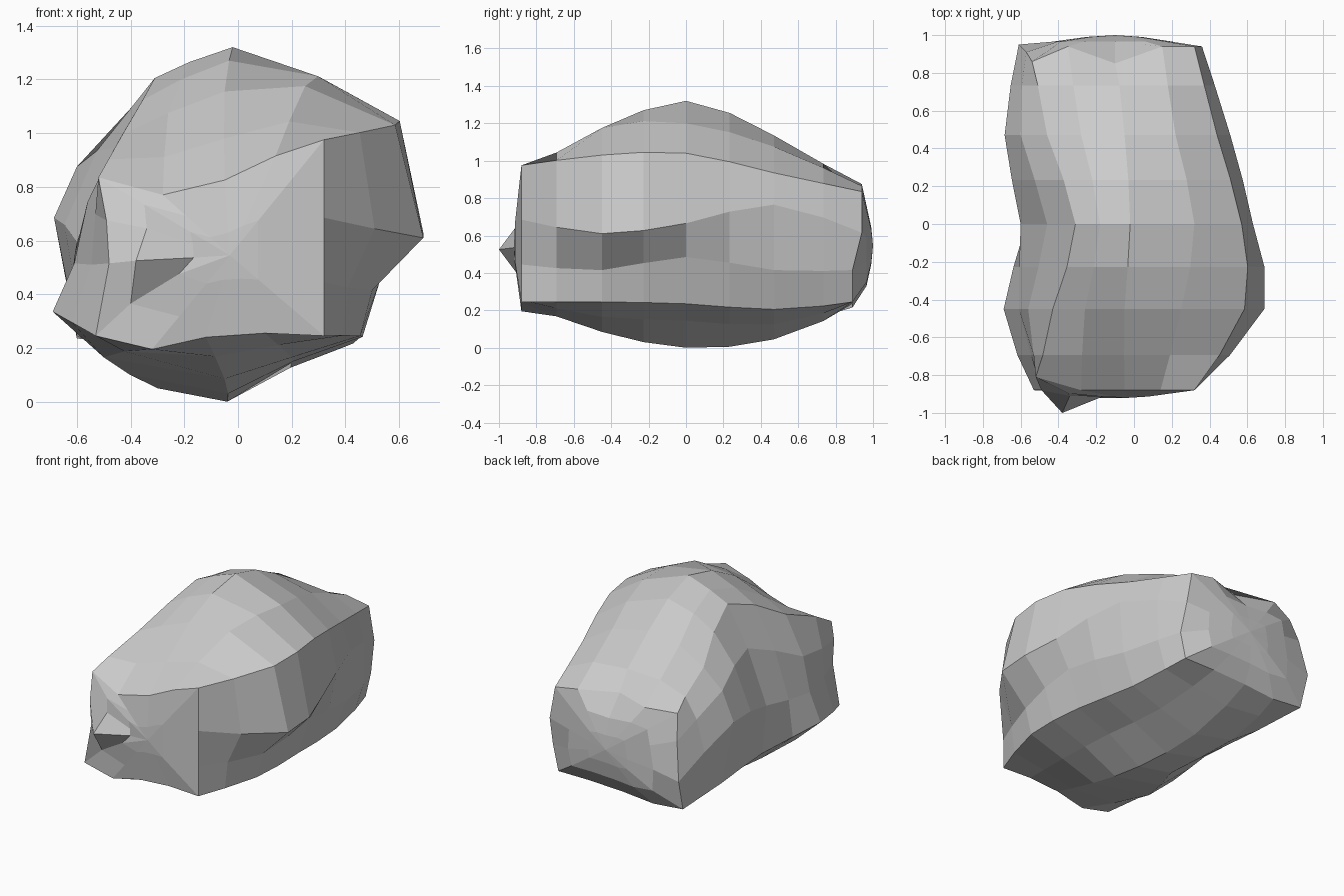
import bpy, bmesh
from mathutils import Vector

if "Cube" in bpy.data.objects:
    bpy.data.objects.remove(bpy.data.objects["Cube"])

STEPS = 2  # facet bands between neighbouring cross-sections

# Cross-sections (y, [(x, z)...]) running from bottom middle, up the right, over the top, down the left
sections = [
    (-0.88, [(-.12, .245), (.1, .26), (.32, .25), (.32, .45), (.32, .69), (.32, .98), (.14, .92),
             (-.05, .83), (-.28, .775), (-.52, .84), (-.49, .68), (-.48, .52), (-.53, .25), (-.32, .2)]),
    (-0.45, [(-.05, .09), (.2, .17), (.455, .25), (.5, .42), (.69, .615), (.585, 1.035), (.25, 1.18),
             (-.05, 1.16), (-.26, 1.08), (-.43, 1.0), (-.56, .75), (-.61, .52), (-.69, .34), (-.5, .17)]),
    (0.0, [(-.04, .005), (.2, .15), (.45, .24), (.53, .49), (.63, .67), (.57, 1.045), (.32, 1.205),
           (-.02, 1.325), (-.18, 1.27), (-.31, 1.21), (-.46, .95), (-.6, .6), (-.57, .27), (-.3, .055)]),
    (0.47, [(-.1, .05), (.18, .13), (.4, .21), (.48, .42), (.51, .77), (.44, .94), (.22, 1.08),
            (-.05, 1.14), (-.28, 1.1), (-.46, 1.0), (-.6, .88), (-.685, .69), (-.6, .26), (-.4, .12)]),
    (0.94, [(-.15, .24), (.1, .25), (.33, .25), (.37, .42), (.36, .62), (.32, .84), (.15, .87),
            (-.1, .86), (-.35, .88), (-.54, .86), (-.57, .7), (-.61, .46), (-.6, .24), (-.38, .22)]),
]
keys = [[Vector((x, y, z)) for x, z in pts] for y, pts in sections]


def blend(a, b, c, d, t):
    """Smooth curve through b and c."""
    return 0.5 * (2 * b + (c - a) * t + (2 * a - 5 * b + 4 * c - d) * t * t
                  + (3 * b - a - 3 * c + d) * t ** 3)


def bridge(bm, ra, rb):
    n = len(ra)
    for i in range(n):
        bm.faces.new((ra[i], ra[(i + 1) % n], rb[(i + 1) % n], rb[i]))


def cap(bm, ring, centre):
    """Close an end with two shrinking rings and a centre point."""
    centre = Vector(centre)
    base = [v.co.copy() for v in ring]
    prev = ring
    for t in (0.35, 0.7):
        cur = []
        for co in base:
            p = co.lerp(centre, t)
            p.y = co.y + (centre.y - co.y) * min(1, t * 1.2)
            cur.append(bm.verts.new(p))
        bridge(bm, prev, cur)
        prev = cur
    c = bm.verts.new(centre)
    for i in range(len(prev)):
        bm.faces.new((prev[i], prev[(i + 1) % len(prev)], c))


def pull(bm, *targets):
    """Move the nearest point onto each chosen bump position."""
    for t in map(Vector, targets):
        min(bm.verts, key=lambda v: (v.co - t).length).co = t


# Boulder body lofted through the sections
bm = bmesh.new()
rings = []
last = len(keys) - 1
for s in range(last):
    for k in range(STEPS):
        t = k / STEPS
        quad = (keys[max(s - 1, 0)], keys[s], keys[s + 1], keys[min(s + 2, last)])
        rings.append([bm.verts.new(blend(*p, t)) for p in zip(*quad)])
rings.append([bm.verts.new(p) for p in keys[last]])
for ra, rb in zip(rings, rings[1:]):
    bridge(bm, ra, rb)

# Front end: pointed knob with a ledge above and an undercut below
cap(bm, rings[0], (-0.03, -0.92, 0.55))
pull(bm, (-.38, -1.0, .53), (-.34, -.91, .65), (-.22, -.92, .48), (-.4, -.88, .37), (-.52, -.81, .84))

# Back end: notched top edge, jutting left corner, tucked-in bottom edge
cap(bm, rings[-1], (-0.1, 1.0, 0.55))
pull(bm, (-.1, .85, .88), (-.54, .86, .86), (-.57, .91, .7), (-.61, .95, .45))
for i in (0, 1, 2, 3, 12, 13):
    rings[-1][i].co.y = 0.89

# Rest on the ground
low = min(v.co.z for v in bm.verts)
for v in bm.verts:
    v.co.z -= low
bmesh.ops.recalc_face_normals(bm, faces=bm.faces)
mesh = bpy.data.meshes.new("boulder")
bm.to_mesh(mesh)
bm.free()
bpy.context.collection.objects.link(bpy.data.objects.new("boulder", mesh))
